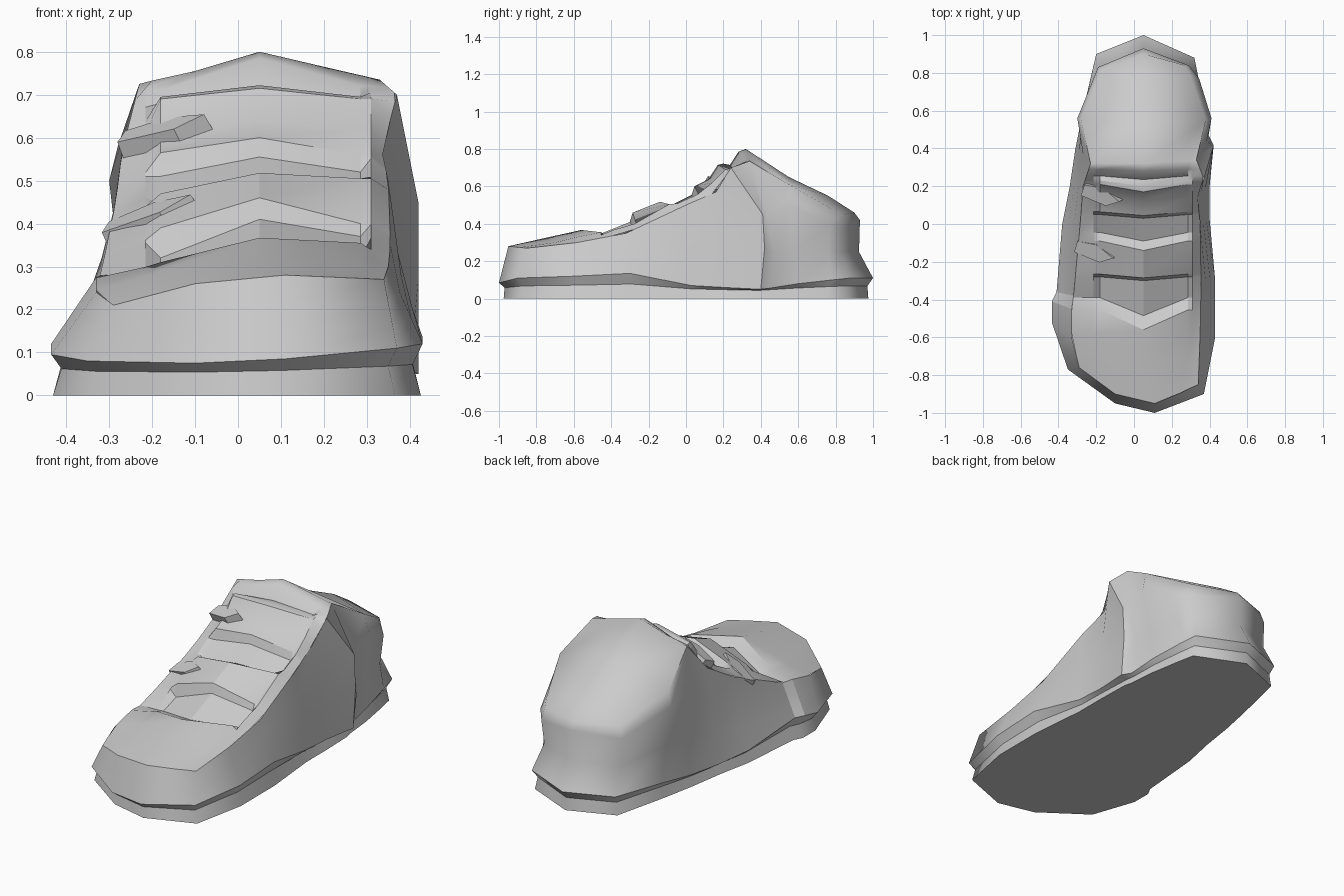
import bpy, bmesh, math
from mathutils import Vector as V

if "Cube" in bpy.data.objects:
    bpy.data.objects.remove(bpy.data.objects["Cube"])

grey = bpy.data.materials.new("grey")
grey.diffuse_color = (0.6, 0.6, 0.6, 1)
grey.use_nodes = True
grey.node_tree.nodes["Principled BSDF"].inputs["Base Color"].default_value = grey.diffuse_color


def make(name, verts, faces, angle, crease=None):
    me = bpy.data.meshes.new(name)
    bm = bmesh.new()
    vs = [bm.verts.new(v) for v in verts]
    for f in faces:
        bm.faces.new([vs[i] for i in f])
    bm.normal_update()
    bm.to_mesh(me)
    bm.free()
    me.materials.append(grey)
    ob = bpy.data.objects.new(name, me)
    bpy.context.collection.objects.link(ob)
    bpy.ops.object.select_all(action='DESELECT')
    ob.select_set(True)
    bpy.context.view_layer.objects.active = ob
    bpy.ops.object.shade_smooth_by_angle(angle=math.radians(angle))
    if crease:
        for e in me.edges:
            if crease(*e.vertices):
                e.use_edge_sharp = True
    return ob


# outline of the flared welt, from the toe round the right side to the heel and back
welt = [(.11, -1, .085), (.37, -.9, .11), (.43, -.6, .12), (.43, -.3, .135),
        (.40, .03, .07), (.40, .2, .06), (.42, .40, .05), (.385, .44, .055),
        (.37, .6, .08), (.34, .78, .1), (.32, .88, .11), (.05, 1, .11),
        (-.2, .9, .11), (-.27, .6, .09), (-.31, .4, .07), (-.34, .2, .06),
        (-.38, 0, .07), (-.41, -.36, .12), (-.435, -.41, .12), (-.435, -.52, .095),
        (-.35, -.77, .08), (-.1, -.95, .075)]
# matching outline of the upper edge and ankle collar
ridge = [(.11, -.95, .28), (.34, -.85, .27), (.35, -.58, .30), (.355, -.32, .35),
         (.35, 0, .5), (.335, .16, .57), (.37, .24, .70), (.33, .34, .735),
         (.38, .55, .61), (.30, .78, .48), (.27, .84, .45), (.05, .9, .46),
         (-.17, .82, .46), (-.28, .55, .58), (-.23, .32, .725), (-.27, .2, .57),
         (-.285, 0, .45), (-.32, -.38, .28), (-.33, -.45, .275), (-.33, -.6, .24),
         (-.29, -.76, .21), (-.1, -.9, .26)]
N = len(welt)
# heel bulge: a lower ring above the flare and an upper ring under the collar
low_bulge = {6: (.42, .42, .27), 7: (.395, .47, .24), 8: (.37, .57, .25),
             9: (.33, .76, .24), 10: (.28, .83, .25), 11: (.05, .925, .25),
             12: (-.185, .83, .25), 13: (-.275, .57, .28), 14: (-.29, .39, .28)}
bulge = {6: (.42, .41, .45), 7: (.385, .44, .43), 8: (.41, .56, .5), 9: (.345, .77, .40),
         10: (.29, .84, .38), 11: (.05, .93, .42), 12: (-.19, .83, .40),
         13: (-.3, .56, .5), 14: (-.27, .37, .5)}
low = [low_bulge.get(i, V(welt[i]).lerp(V(ridge[i]), .33)) for i in range(N)]
mid = [bulge.get(i, V(welt[i]).lerp(V(ridge[i]), .66)) for i in range(N)]


def bridge(a, b):
    return [(a * N + i, a * N + (i + 1) % N, b * N + (i + 1) % N, b * N + i)
            for i in range(N)]


# sole: flat bottom, inset groove, flared welt
plan = [(min(x, .395) if i in (6, 7) else x, y, z) for i, (x, y, z) in enumerate(welt)]
bottom = [(x * .99, y * .975, 0) for x, y, z in plan]
groove = [(x * .945, y * .97, .042 + .4 * (z - .045)) for x, y, z in plan]
make("sole", bottom + groove + welt,
     [tuple(reversed(range(N)))] + bridge(0, 1) + bridge(1, 2), 70,
     lambda a, b: a // N == b // N)

# side walls, heel and closed ankle opening
collar = [(-.2, .32, .733), (-.1, .32, .755), (.05, .32, .80), (.2, .33, .765),
          (.3, .335, .742)]
k = 4 * N
C1, C2 = k + 5, k + 6
r = [3 * N + i for i in range(N)]
cap = [(r[7], r[8], C1, k + 2, k + 3, k + 4), (r[8], r[9], C2, C1),
       (r[9], r[10], r[11], C2), (r[11], r[12], C2), (r[12], r[13], C1, C2),
       (r[13], r[14], k, k + 1, k + 2, C1)]
body = make("upper", list(welt) + low + mid + list(ridge) + collar +
            [(.05, .55, .65), (.05, .76, .55)],
            bridge(0, 1) + bridge(1, 2) + bridge(2, 3) + cap, 70,
            lambda a, b: a < k and b < k and a % N == b % N and a % N in (6, 17, 18))


def on_ridge(y, pts):
    """Point on one side's upper edge at depth y."""
    for a, b in zip(pts, pts[1:]):
        if a[1] <= y <= b[1]:
            return V(a).lerp(V(b), (y - a[1]) / (b[1] - a[1]))
    return V(pts[-1])


right, left = ridge[1:8], ridge[14:21][::-1]

# top front: toe cap, two raised lace bands with grooves between, tongue
rows = [[(-.29, -.76, .21), (-.225, -.808, .227), (-.1, -.9, .26), (.11, -.95, .28),
         (.25, -.893, .274), (.295, -.87, .272), (.34, -.85, .27)]]
# centre y, side y, then left, centre and right heights
for yc, ys, zl, zc, zr in [
        (-.75, -.70, .27, .325, .30), (-.65, -.58, .29, .347, .33),
        (-.56, -.455, .31, .367, .355),
        (-.485, -.39, .285, .335, .32), (-.30, -.28, .32, .41, .37),
        (-.285, -.265, .39, .46, .40), (-.14, -.09, .47, .518, .505),
        (-.09, -.045, .445, .495, .475), (.03, .05, .51, .555, .52),
        (.045, .065, .565, .60, .56), (.12, .14, .60, .638, .62),
        (.17, .21, .69, .715, .69), (.2, .23, .695, .722, .695),
        (.235, .255, .68, .715, .69), (.28, .29, .71, .785, .72)]:
    a, b = on_ridge(ys, left), on_ridge(ys, right)
    toe = ys < -.45
    zo = (zl * .7 + a.z * .3) if ys < -.3 else a.z + .03
    zp = (zr + b.z) / 2 if toe else max(zr, b.z + (.03 if ys < .2 else 0))
    rows.append([a, (-.215, ys, zo), (-.18, ys, zl), (.05, yc, zc),
                 (.285, ys, zr), (.31, ys, zp), b])
rows.append([ridge[14]] + collar + [ridge[7]])
W = 7
tongue = make("toe_and_tongue", [p for row in rows for p in row],
              [(j * W + c, j * W + c + 1, j * W + c + W + 1, j * W + c + W)
               for j in range(len(rows) - 1) for c in range(W - 1)], 28)

# weld the tongue to the collar so the shading runs over it, keep the toe edge crisp
body.select_set(True)
tongue.select_set(True)
bpy.context.view_layer.objects.active = body
bpy.ops.object.join()
bm = bmesh.new()
bm.from_mesh(body.data)
bmesh.ops.remove_doubles(bm, verts=bm.verts, dist=.0005)
for e in bm.edges:
    if all(abs(v.co.y - .33) < .02 and v.co.z > .7 for v in e.verts):
        e.smooth = True
    if all(v.co.y < -.89 and v.co.z > .25 for v in e.verts):
        e.smooth = False
bm.to_mesh(body.data)
bm.free()


# pointed lace tabs on the left edge
def lace_tab(name, start, tip):
    a, b = V(start), V(tip)
    d = b - a
    across = V((-d.y, d.x, 0)).normalized() * .045 + V((0, 0, .02))
    up = d.cross(across).normalized()
    base = [a - across * .7, a + d * .7 - across, b, a + d * .5 + across, a + across * .7]
    under = [p - up * .06 for p in base]
    over = [a + (p - a) * .94 + up * .02 for p in base]
    n = len(base)
    make(name, under + over,
         [tuple(reversed(range(n))), tuple(range(n, 2 * n))] +
         [(i, (i + 1) % n, (i + 1) % n + n, i + n) for i in range(n)], 25)


lace_tab("lower_lace_tab", (-.30, -.115, .375), (-.09, -.18, .455))
lace_tab("upper_lace_tab", (-.265, .185, .585), (-.06, .12, .64))
